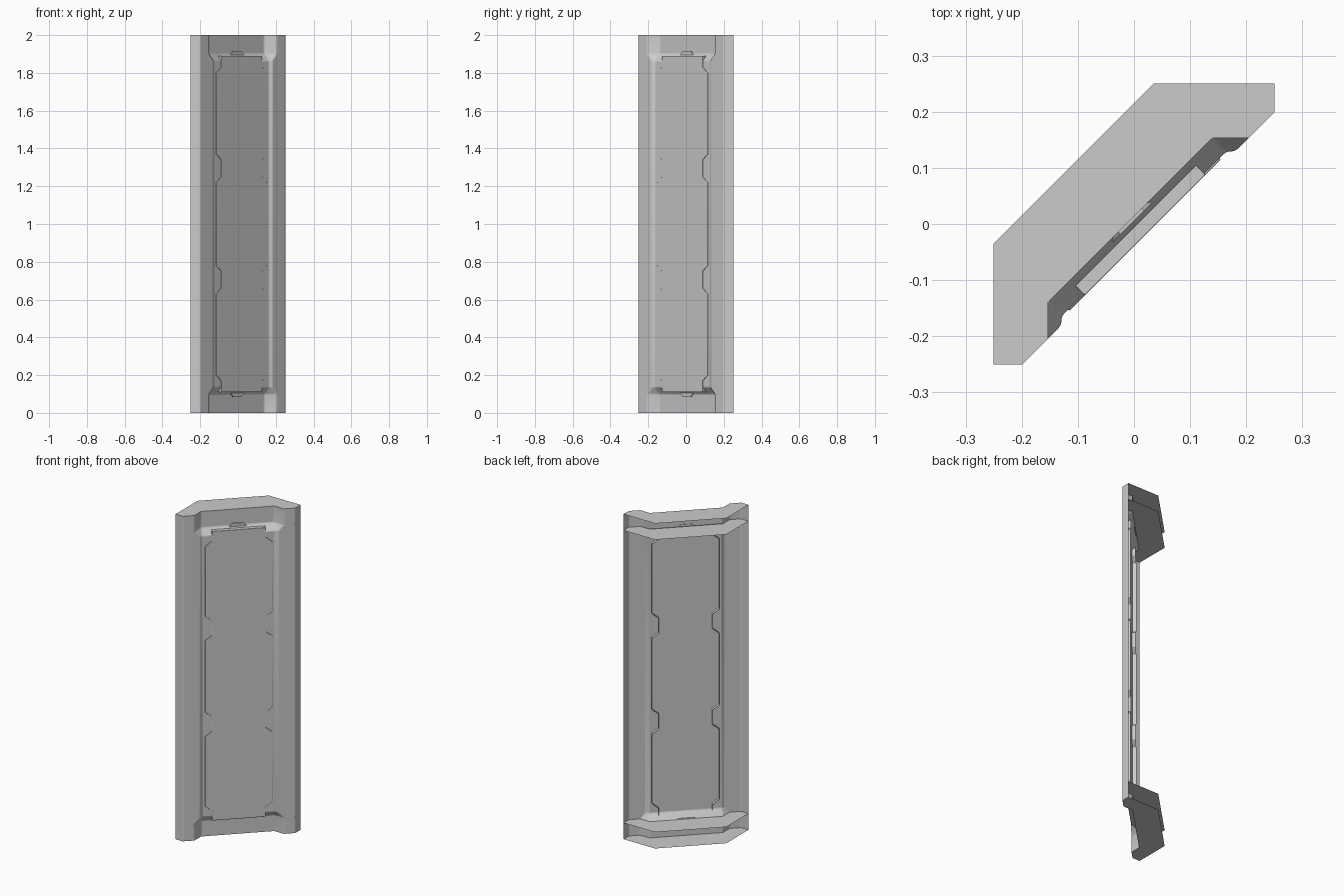
import bpy, bmesh, math
from mathutils import Vector

cube = bpy.data.objects.get("Cube")
if cube:
    bpy.data.objects.remove(cube, do_unlink=True)

HEIGHT, BAND, SLOPE = 2.0, 0.1, 0.035
R = math.sqrt(0.5)

grey = bpy.data.materials.new("light_grey")
grey.use_nodes = True
colour = (0.6, 0.6, 0.6, 1)
grey.diffuse_color = colour
grey.node_tree.nodes["Principled BSDF"].inputs["Base Color"].default_value = colour


def place(u, d, z):
    """u runs along the diagonal wall, d points out of its face."""
    return Vector(((u + d) * R, (u - d) * R, z))


def mirrored(half):
    """Mirror a half profile, listed from the outer end inwards."""
    return [(-u, d) for u, d in half] + [(u, d) for u, d in reversed(half)]


def finish(name, bm):
    mesh = bpy.data.meshes.new(name)
    bm.to_mesh(mesh)
    bm.free()
    mesh.materials.append(grey)
    obj = bpy.data.objects.new(name, mesh)
    bpy.context.collection.objects.link(obj)
    return obj


def sheet(name, rows):
    """Skin a grid of points, open at the back."""
    bm = bmesh.new()
    grid = [[bm.verts.new(p) for p in row] for row in rows]
    for low, high in zip(grid, grid[1:]):
        for i in range(len(low) - 1):
            bm.faces.new((low[i], low[i + 1], high[i + 1], high[i]))
    return finish(name, bm)


def raised_plate(name, outline, back, front):
    """Flat face with side walls, open at the back."""
    bm = bmesh.new()
    face = bm.faces.new([bm.verts.new(place(u, front, z)) for u, z in outline])
    rear = [bm.verts.new(place(u, back, z)) for u, z in outline]
    edge = list(face.verts)
    for i in range(len(edge)):
        bm.faces.new((edge[i - 1], rear[i - 1], rear[i], edge[i]))
    return finish(name, bm)


def round_edges(obj, width):
    mod = obj.modifiers.new("rounded_edges", "BEVEL")
    mod.width = width
    mod.segments = 2
    mod.limit_method = "ANGLE"
    mod.angle_limit = math.radians(20)
    bpy.ops.object.select_all(action="DESELECT")
    obj.select_set(True)
    bpy.context.view_layer.objects.active = obj
    bpy.ops.object.shade_smooth_by_angle(angle=math.radians(35))


# Wall shell: end bands lofted into the thicker middle section
band = mirrored([(0.354, 0), (0.318, 0.036), (0.253, 0.036), (0.207, -0.010)])
middle = mirrored([(0.354, 0), (0.318, 0.036), (0.220, 0.036), (0.207, 0.025)])
levels = [(0, band), (BAND, band), (BAND + SLOPE, middle),
          (HEIGHT - BAND - SLOPE, middle), (HEIGHT - BAND, band), (HEIGHT, band)]
shell = sheet("wall_shell", [[place(u, d, z) for u, d in prof] for z, prof in levels])
round_edges(shell, 0.005)

# Horizontal shelves closing each end band, running to the back
for name, z in (("bottom_shelf", 0), ("lower_inner_shelf", BAND),
                ("upper_inner_shelf", HEIGHT - BAND), ("top_shelf", HEIGHT)):
    outline = band + [(0.202, -0.152), (-0.202, -0.152)]
    bm = bmesh.new()
    bm.faces.new([bm.verts.new(place(u, d, z)) for u, d in outline])
    if z in (0, HEIGHT - BAND):
        bmesh.ops.reverse_faces(bm, faces=bm.faces[:])
    finish(name, bm)

# Centre panel with notches down both sides
WIDE, NARROW = 0.191, 0.152
upper = [(NARROW, 1.89), (NARROW, 1.83), (WIDE, 1.80), (WIDE, 1.37),
         (NARROW, 1.34), (NARROW, 1.25), (WIDE, 1.22)]
right = upper + [(u, HEIGHT - z) for u, z in reversed(upper)]
outline = [(-u, z) for u, z in right] + [(u, z) for u, z in reversed(right)]
panel = raised_plate("centre_panel", outline, 0.004, 0.028)
round_edges(panel, 0.002)

# Small latch tabs above and below the panel
for name, z, s in (("top_latch", 1.895, 1), ("bottom_latch", 0.105, -1)):
    tab = [(-0.05, z), (-0.03, z + s * 0.02), (0.03, z + s * 0.02), (0.05, z)]
    if s > 0:
        tab.reverse()
    raised_plate(name, tab, -0.012, -0.004)
